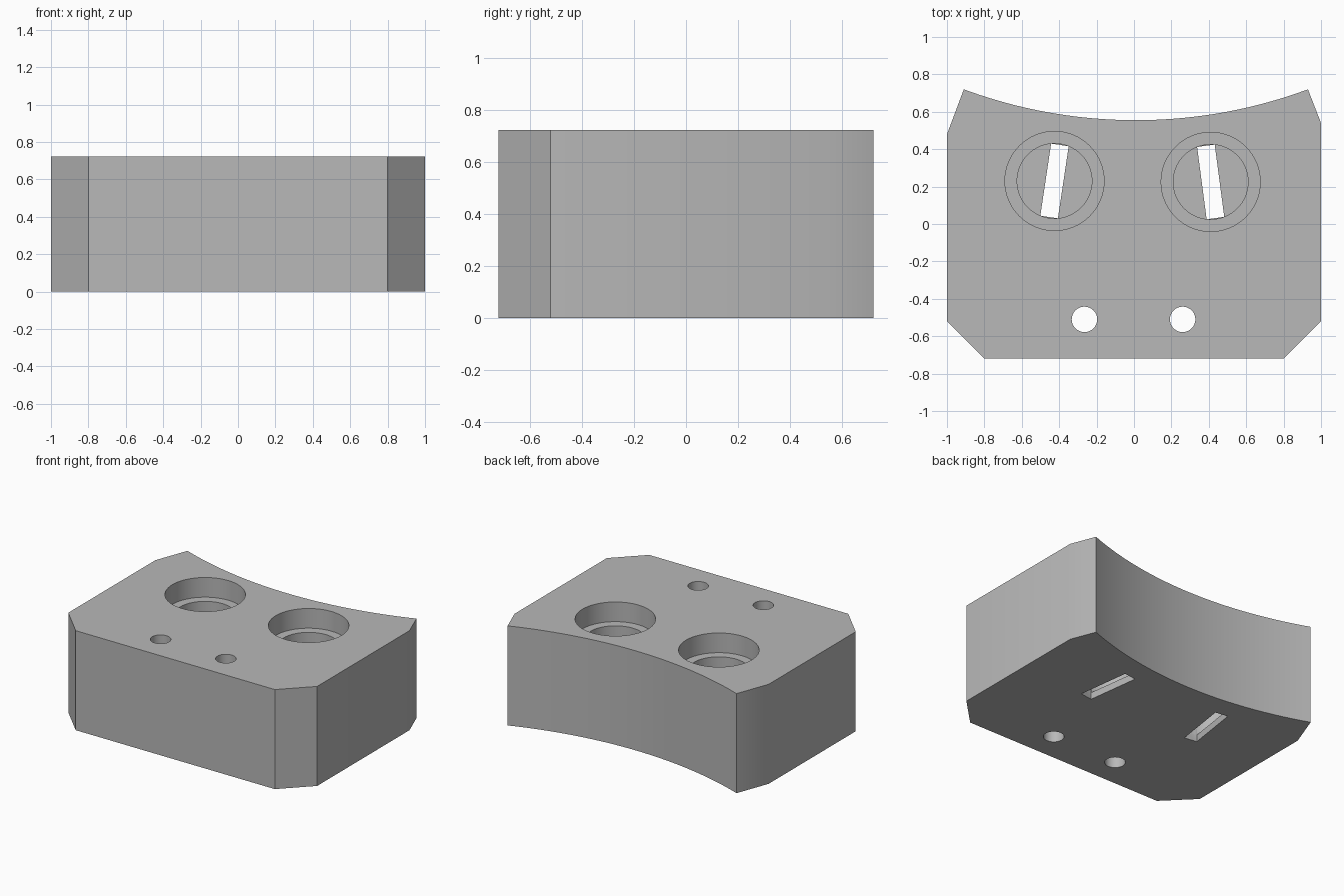
import bpy, bmesh, math
from mathutils import Matrix, Vector

if "Cube" in bpy.data.objects:
    bpy.data.objects.remove(bpy.data.objects["Cube"], do_unlink=True)

HEIGHT = 0.723
LEDGE_Z = 0.58    # step inside the large bores
FLOOR_Z = 0.05    # thin floor pierced by the slots

grey = bpy.data.materials.new("plain grey")
grey.use_nodes = True
colour = (0.48, 0.48, 0.48, 1)
grey.diffuse_color = colour
grey.node_tree.nodes["Principled BSDF"].inputs["Base Color"].default_value = colour


def add_prism(name, outline, z0, z1):
    """Extrude a counter-clockwise outline from z0 to z1."""
    bm = bmesh.new()
    face = bm.faces.new([bm.verts.new((x, y, z0)) for x, y in outline])
    top = bmesh.ops.extrude_face_region(bm, geom=[face])["geom"]
    verts = [v for v in top if isinstance(v, bmesh.types.BMVert)]
    bmesh.ops.translate(bm, verts=verts, vec=(0, 0, z1 - z0))
    bmesh.ops.recalc_face_normals(bm, faces=bm.faces)
    mesh = bpy.data.meshes.new(name)
    bm.to_mesh(mesh)
    bm.free()
    mesh.materials.append(grey)
    obj = bpy.data.objects.new(name, mesh)
    bpy.context.collection.objects.link(obj)
    return obj


def circle(x, y, radius, sides=64):
    steps = [math.tau * i / sides for i in range(sides)]
    return [(x + radius * math.cos(a), y + radius * math.sin(a)) for a in steps]


def slot(x, y, width, length, angle):
    turn = Matrix.Rotation(angle, 2)
    corners = [(-1, -1), (1, -1), (1, 1), (-1, 1)]
    return [tuple(Vector((x, y)) + turn @ Vector((i * width / 2, j * length / 2)))
            for i, j in corners]


def cut(target, outline, z0, z1):
    """Cut a prism out of the target and discard the cutter."""
    cutter = add_prism("cutter", outline, z0, z1)
    cutter.hide_render = True
    mod = target.modifiers.new("cut", "BOOLEAN")
    mod.operation = "DIFFERENCE"
    mod.solver = "EXACT"
    mod.object = cutter
    bpy.context.view_layer.objects.active = target
    bpy.ops.object.modifier_apply(modifier=mod.name)
    bpy.data.objects.remove(cutter, do_unlink=True)


# Block outline: chamfered front corners, concave arc along the back
outline = [(-1, 0.48), (-1, -0.52), (-0.8, -0.72), (0.8, -0.72), (1, -0.52), (1, 0.54)]
half, sag, mid, segments = 0.92, 0.165, 0.01, 40
radius = (half ** 2 + sag ** 2) / (2 * sag)
sweep = math.asin(half / radius)
for i in range(segments + 1):
    a = sweep * (1 - 2 * i / segments)
    outline.append((mid + radius * math.sin(a), 0.555 + radius * (1 - math.cos(a))))
block = add_prism("block", outline, 0, HEIGHT)

# Stepped bores with an angled slot through each floor
for x, y, angle in [(-0.425, 0.23, -8.5), (0.41, 0.225, 7.5)]:
    cut(block, circle(x, y, 0.265), LEDGE_Z, HEIGHT + 0.1)
    cut(block, circle(x, y, 0.2), FLOOR_Z, LEDGE_Z + 0.05)
    cut(block, slot(x, y, 0.095, 0.39, math.radians(angle)), -0.1, FLOOR_Z + 0.05)

# Small through holes near the front
for x in (-0.265, 0.26):
    cut(block, circle(x, -0.51, 0.068, 48), -0.1, HEIGHT + 0.1)

# Smooth curved walls, crisp edges
bpy.ops.object.select_all(action="DESELECT")
block.select_set(True)
bpy.context.view_layer.objects.active = block
bpy.ops.object.shade_smooth_by_angle(angle=math.radians(30))
